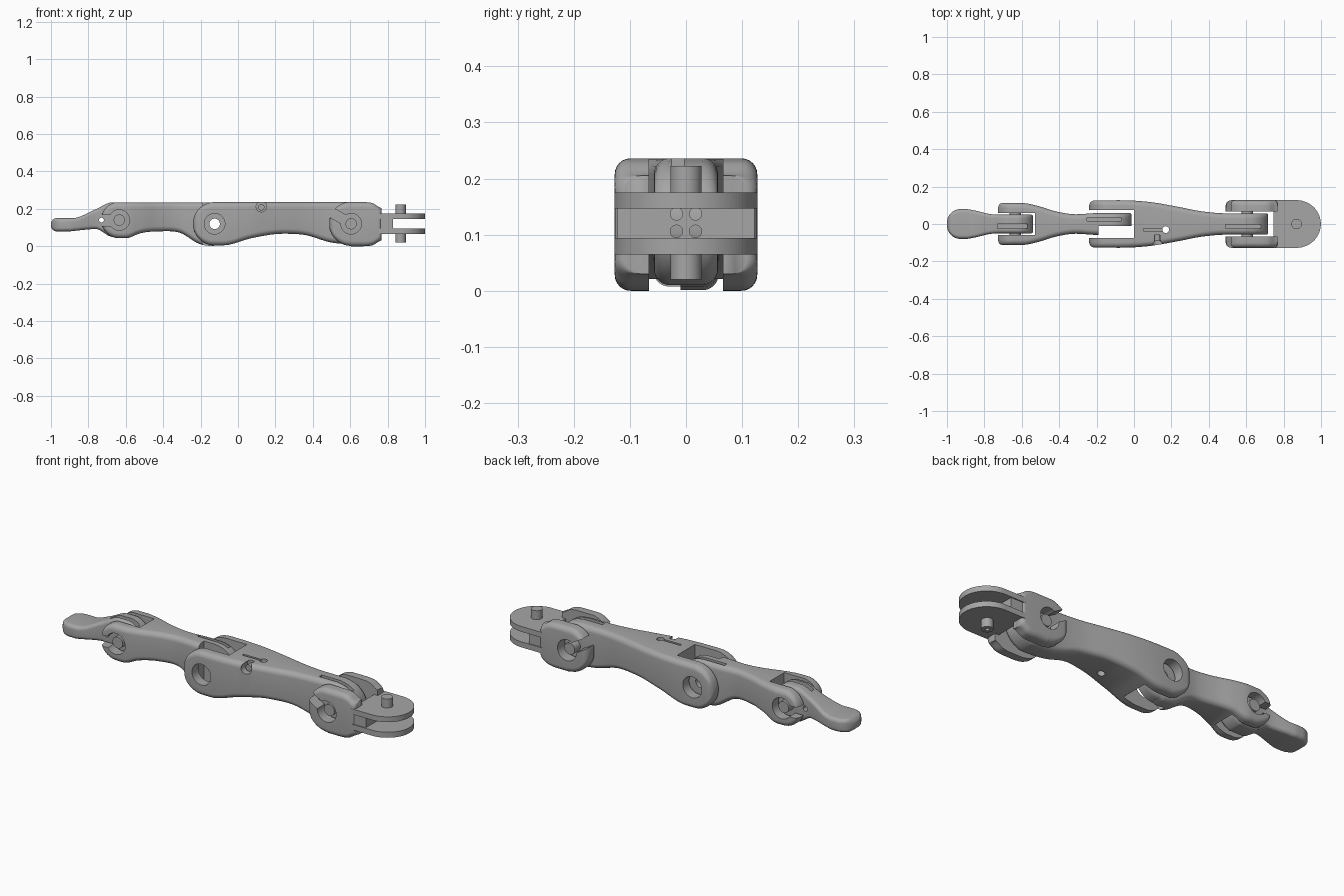
import bpy, bmesh, math
from mathutils import Matrix, Vector

if "Cube" in bpy.data.objects:
    bpy.data.objects.remove(bpy.data.objects["Cube"], do_unlink=True)

GREY = (0.38, 0.38, 0.38, 1)
grey = bpy.data.materials.new("matte_grey")
grey.use_nodes = True
grey.diffuse_color = GREY
grey.node_tree.nodes["Principled BSDF"].inputs["Base Color"].default_value = GREY


def make(name, bm):
    bmesh.ops.recalc_face_normals(bm, faces=bm.faces)
    me = bpy.data.meshes.new(name)
    bm.to_mesh(me)
    bm.free()
    me.materials.append(grey)
    ob = bpy.data.objects.new(name, me)
    bpy.context.collection.objects.link(ob)
    return ob


def box(name, x, y, z, angle=0, pivot=(0, 0, 0)):
    """Box from (low, high) ranges, turned about a pivot on the y axis."""
    bm = bmesh.new()
    bmesh.ops.create_cube(bm, size=1)
    for v in bm.verts:
        v.co = [r[0] + (c + 0.5) * (r[1] - r[0]) for r, c in zip((x, y, z), v.co)]
    bmesh.ops.rotate(bm, verts=bm.verts, cent=pivot, matrix=Matrix.Rotation(angle, 3, "Y"))
    return make(name, bm)


def rod(name, start, end, radius):
    """Cylinder between two points."""
    a, b = Vector(start), Vector(end)
    turn = (b - a).to_track_quat("Z", "Y").to_matrix().to_4x4()
    bm = bmesh.new()
    bmesh.ops.create_cone(bm, cap_ends=True, segments=40, radius1=radius, radius2=radius,
                          depth=(b - a).length, matrix=Matrix.Translation((a + b) / 2) @ turn)
    return make(name, bm)


def cross_rod(name, x, z, y, radius):
    return rod(name, (x, y[0], z), (x, y[1], z), radius)


def curve(keys, i, x):
    """Monotone smooth curve through column i of the keys."""
    n = len(keys)
    slope = [(keys[k + 1][i] - keys[k][i]) / (keys[k + 1][0] - keys[k][0]) for k in range(n - 1)]
    tan = [0] + [(a + b) / 2 if a * b > 0 else 0 for a, b in zip(slope, slope[1:])] + [0]
    k = max(j for j in range(n - 1) if keys[j][0] <= x + 1e-9)
    h = keys[k + 1][0] - keys[k][0]
    t = (x - keys[k][0]) / h
    s = t * t * (3 - 2 * t)
    return (keys[k][i] * (1 - s) + keys[k + 1][i] * s
            + h * (t * (1 - t) ** 2 * tan[k] - t * t * (1 - t) * tan[k + 1]))


def link(name, keys, left=None, right=None, plan_round=(0.03, 0.01), corner=0.028, steps=72):
    """Rounded bar along x; keys are (x, bottom, top, half width), ends are (x, z, radius)."""
    x0, x1 = keys[0][0], keys[-1][0]
    bm = bmesh.new()
    rings = []
    for s in range(steps + 1):
        x = x0 + (x1 - x0) * (1 - math.cos(math.pi * (0.01 + 0.98 * s / steps))) / 2
        lo, hi, hw = (curve(keys, i, x) for i in (1, 2, 3))
        for cap, side in ((left, -1), (right, 1)):
            if cap and (x - cap[0]) * side > 0:
                h = math.sqrt(max(cap[2] ** 2 - (x - cap[0]) ** 2, 1e-5))
                lo, hi = max(lo, cap[1] - h), min(hi, cap[1] + h)
        for r, d in zip(plan_round, (x - x0, x1 - x)):
            if d < r:
                hw -= r - math.sqrt(r * r - (r - d) ** 2)
        hh, mid = (hi - lo) / 2, (hi + lo) / 2
        c = min(corner, 0.95 * hh, 0.95 * hw)
        ring = []
        for q in range(4):
            sy, sz = ((1, 1), (-1, 1), (-1, -1), (1, -1))[q]
            for j in range(7):
                a = math.pi / 2 * (q + j / 6)
                ring.append(bm.verts.new((x, sy * (hw - c) + c * math.cos(a),
                                          mid + sz * (hh - c) + c * math.sin(a))))
        rings.append(ring)
    for a, b in zip(rings, rings[1:]):
        for j in range(len(a)):
            k = (j + 1) % len(a)
            bm.faces.new((a[j], a[k], b[k], b[j]))
    bm.faces.new(rings[0])
    bm.faces.new(rings[-1])
    return make(name, bm)


def cut(ob, *cutters):
    """Subtract the cutters and discard them."""
    for c in cutters:
        m = ob.modifiers.new("cut", "BOOLEAN")
        m.operation, m.solver, m.object = "DIFFERENCE", "EXACT", c
    bpy.context.view_layer.update()
    deps = bpy.context.evaluated_depsgraph_get()
    me = bpy.data.meshes.new_from_object(ob.evaluated_get(deps))
    ob.modifiers.clear()
    ob.data = me
    for c in cutters:
        bpy.data.objects.remove(c, do_unlink=True)


WIDE, TALL = (-0.3, 0.3), (-0.1, 0.4)
TIP, MID, BASE = (-0.635, 0.14), (-0.125, 0.12), (0.605, 0.12)
BORE, PIN = 0.055, 0.03

# Fingertip with flat pad and hinge tongue
tip = link("fingertip", [(-1, 0.08, 0.15, 0.078), (-0.9, 0.08, 0.15, 0.08), (-0.86, 0.084, 0.154, 0.074),
                         (-0.76, 0.092, 0.198, 0.052), (-0.67, 0.05, 0.235, 0.05),
                         (-0.54, 0.05, 0.235, 0.05)],
           left=(-0.965, 0.115, 0.037), right=(*TIP, 0.097), plan_round=(0.07, 0.01), corner=0.02)
cut(tip, cross_rod("c", -0.73, 0.14, WIDE, 0.013),
    box("c", (-0.73, -0.57), (-0.025, 0), (0.2, 0.3)))

# Middle link: open clevis on the left, tongue on the right
middle = link("middle_link", [(-0.732, 0.043, 0.235, 0.112), (-0.6, 0.043, 0.235, 0.112),
                              (-0.52, 0.07, 0.235, 0.098), (-0.42, 0.08, 0.235, 0.068),
                              (-0.31, 0.072, 0.235, 0.052), (-0.2, 0.01, 0.235, 0.058),
                              (-0.012, 0.007, 0.235, 0.058)],
              left=(*TIP, 0.097), right=(*MID, 0.114))
cut(middle, box("c", (-0.8, -0.53), (-0.06, 0.06), TALL),
    cross_rod("c", *TIP, WIDE, BORE),
    box("c", (-0.8, TIP[0]), WIDE, (0.108, 0.166)),
    cross_rod("c", *MID, WIDE, 0.028),
    box("c", (-0.19, 0.1), (-0.1, -0.01), TALL),
    box("c", (-0.25, -0.07), (0.017, 0.036), (0.2, 0.3)))

# Long base link: wide clevis on the left, tongue on the right
base = link("base_link", [(-0.24, 0.005, 0.236, 0.126), (-0.08, 0.005, 0.236, 0.127),
                          (0.08, 0.045, 0.236, 0.118), (0.24, 0.067, 0.236, 0.091),
                          (0.36, 0.06, 0.236, 0.068), (0.5, 0.02, 0.236, 0.057),
                          (0.718, 0.01, 0.236, 0.057)],
            left=(*MID, 0.116), right=(*BASE, 0.113))
cut(base, box("c", (-0.3, 0), (-0.074, 0.074), TALL),
    cross_rod("c", *MID, WIDE, BORE),
    rod("c", (0.17, -0.03, -0.1), (0.17, -0.03, 0.4), 0.018),
    box("c", (0.05, 0.16), (-0.037, -0.025), (0.2, 0.3)),
    cross_rod("c", 0.125, 0.212, (-0.2, -0.06), 0.028),
    box("c", (0.49, 0.68), (-0.025, -0.004), (0.2, 0.3)))
cross_rod("side_screw", 0.125, 0.208, (-0.09, -0.055), 0.017)

# Knuckle: two snap-in cheeks
knuckle = link("knuckle_cheeks", [(0.49, 0, 0.236, 0.127), (0.66, 0, 0.236, 0.127),
                                  (0.72, 0.006, 0.23, 0.127), (0.768, 0.03, 0.205, 0.127)],
               left=(*BASE, 0.118), plan_round=(0.03, 0.02))
cut(knuckle, box("c", (0.4, 0.9), (-0.066, 0.066), TALL),
    cross_rod("c", *BASE, WIDE, BORE),
    box("c", (0.4, BASE[0]), WIDE, (0.094, 0.146), math.radians(30), (BASE[0], 0, BASE[1])))

# Cross web joining the cheeks, with four cable holes
web = box("knuckle_web", (0.745, 0.83), (-0.122, 0.122), (0.066, 0.174))
cut(web, *[rod("c", (0.6, y, z), (1, y, z), 0.011) for y in (-0.017, 0.017) for z in (0.106, 0.137)])

# Round mounting plates with stub axles
HUB, RIM = 0.869, 0.13
for side, (lo, hi), (a, b) in (("upper", (0.147, 0.175), (0.15, 0.222)),
                               ("lower", (0.065, 0.094), (0.02, 0.09))):
    outline = [(0.75, -RIM), (0.75, RIM)]
    outline += [(HUB + RIM * math.sin(t), RIM * math.cos(t))
                for t in (math.pi * k / 40 for k in range(41))]
    bm = bmesh.new()
    face = bm.faces.new([bm.verts.new((x, y * 0.98, lo)) for x, y in outline])
    up = bmesh.ops.extrude_face_region(bm, geom=[face])["geom"]
    bmesh.ops.translate(bm, vec=(0, 0, hi - lo),
                        verts=[g for g in up if isinstance(g, bmesh.types.BMVert)])
    make(side + "_mount_plate", bm)
    axle = rod(side + "_stub_axle", (HUB, 0, a), (HUB, 0, b), 0.028)
    if side == "lower":
        cut(axle, rod("c", (HUB, 0, 0), (HUB, 0, 0.04), 0.01))

# Hinge pins resting in the snap-in cheeks
cross_rod("tip_hinge_pin", *TIP, (-0.095, 0.095), PIN)
cross_rod("base_hinge_pin", *BASE, (-0.105, 0.105), PIN)

# Smooth shading with sharp edges kept
bpy.ops.object.select_all(action="DESELECT")
for ob in bpy.context.collection.objects:
    if ob.type == "MESH" and grey.name in ob.data.materials:
        ob.select_set(True)
        bpy.context.view_layer.objects.active = ob
bpy.ops.object.shade_smooth_by_angle(angle=math.radians(35))
